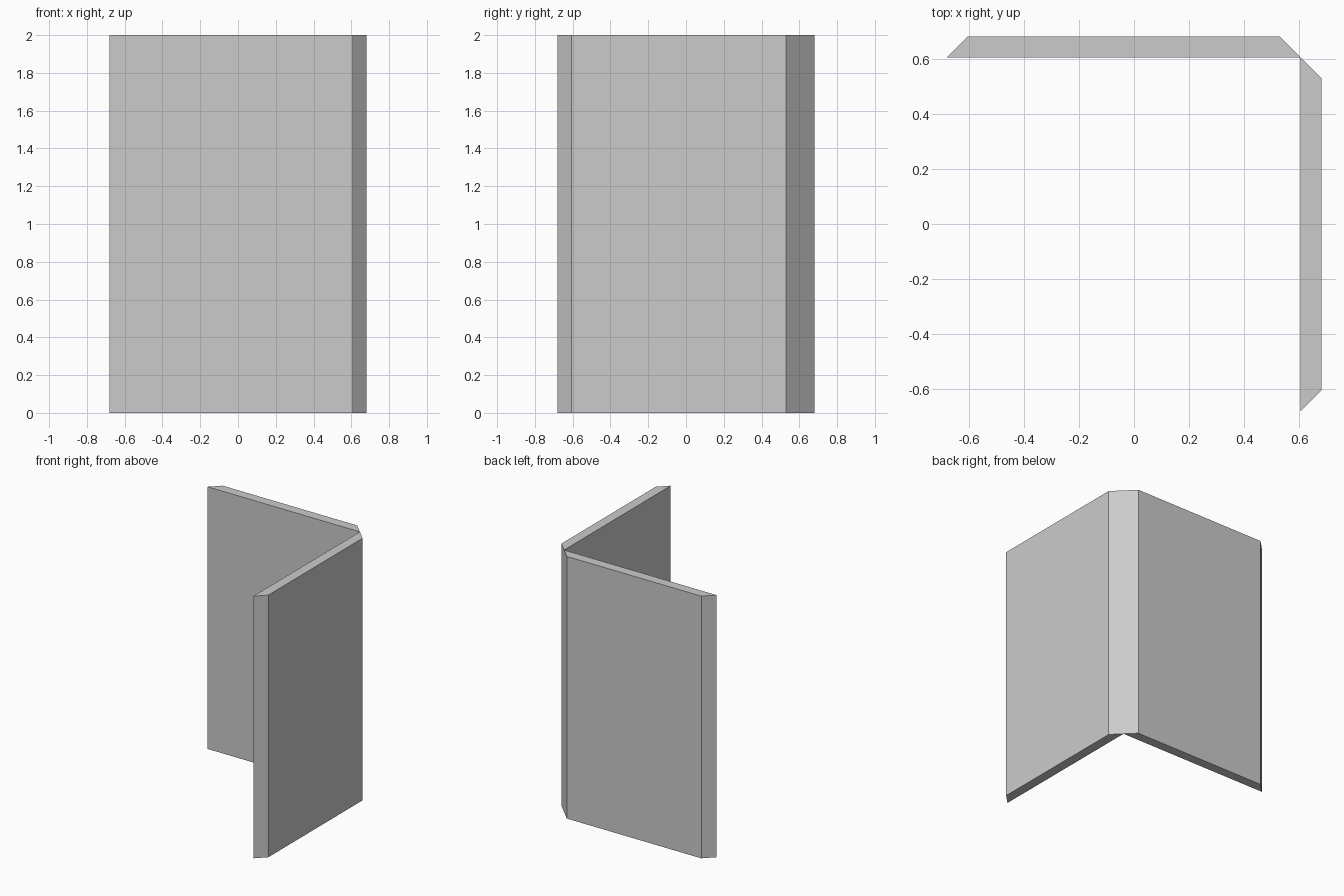
import bpy, bmesh

if "Cube" in bpy.data.objects:
    bpy.data.objects.remove(bpy.data.objects["Cube"])

HEIGHT = 2.0
INNER, OUTER = 0.605, 0.68   # inner and outer face distance from the centre
BEVEL = OUTER - INNER

# Mitred panel cross-section, seen from above
PROFILE = [(-OUTER, INNER), (INNER, INNER),
           (INNER - BEVEL, OUTER), (-OUTER + BEVEL, OUTER)]


def panel(name, profile):
    bm = bmesh.new()
    base = bm.faces.new([bm.verts.new((x, y, 0)) for x, y in profile])
    top = bmesh.ops.extrude_face_region(bm, geom=[base], use_keep_orig=True)
    verts = [v for v in top["geom"] if isinstance(v, bmesh.types.BMVert)]
    bmesh.ops.translate(bm, verts=verts, vec=(0, 0, HEIGHT))
    bmesh.ops.recalc_face_normals(bm, faces=bm.faces)
    mesh = bpy.data.meshes.new(name)
    bm.to_mesh(mesh)
    bm.free()
    obj = bpy.data.objects.new(name, mesh)
    bpy.context.collection.objects.link(obj)
    return obj


# Back wall, and the side wall as its reflection across the corner diagonal
panel("back_wall_panel", PROFILE)
panel("right_wall_panel", [(y, x) for x, y in PROFILE])
